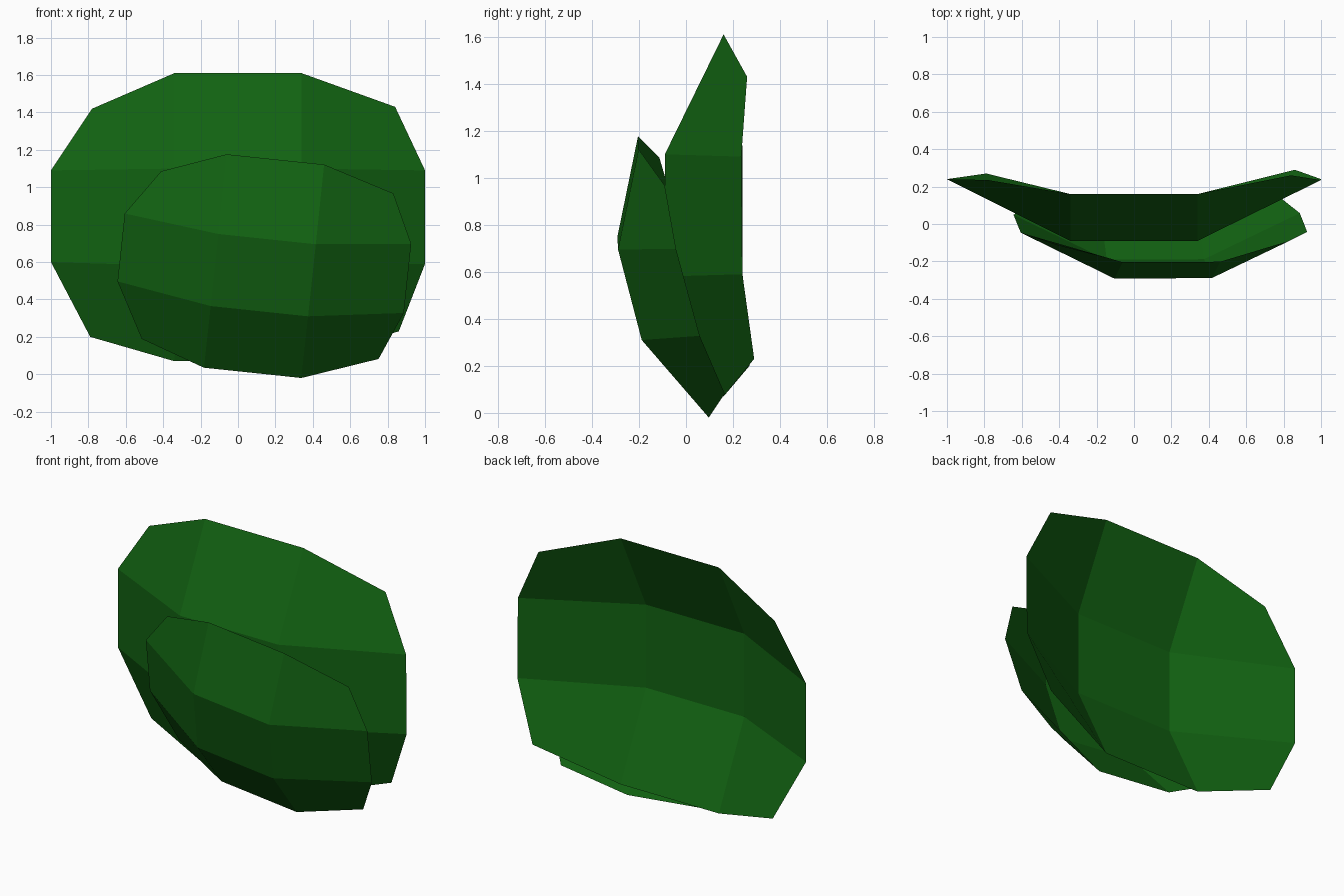
import bpy
from mathutils import Vector

default_cube = bpy.data.objects.get("Cube")
if default_cube:
    bpy.data.objects.remove(default_cube, do_unlink=True)

# Single leaf green
leaf_green = bpy.data.materials.new("leaf green")
leaf_green.use_nodes = True
colour = (0.006, 0.125, 0.006, 1.0)
leaf_green.diffuse_color = colour
leaf_green.node_tree.nodes["Principled BSDF"].inputs["Base Color"].default_value = colour

# Cupped leaf patch, rows from bottom to top: left rim, centre (half width, y, z), right rim
ROWS = [
    ((-0.79, 0.27, 0.20), (0.34, 0.16, 0.07), (0.86, 0.29, 0.23)),
    ((-1.0, 0.24, 0.60), (0.34, -0.09, 0.58), (1.0, 0.24, 0.59)),
    ((-1.0, 0.24, 1.09), (0.34, -0.09, 1.10), (1.0, 0.235, 1.09)),
    ((-0.78, 0.235, 1.42), (0.34, 0.16, 1.61), (0.84, 0.26, 1.43)),
]
PIVOT = Vector((0, -0.09, 0.84))


def leaf_mesh():
    verts = []
    for left, (half, y, z), right in ROWS:
        for point in (left, (-half, y, z), (half, y, z), right):
            verts.append(Vector(point) - PIVOT)
    width = len(verts) // len(ROWS)
    faces = []
    for row in range(len(ROWS) - 1):
        for column in range(width - 1):
            corner = row * width + column
            faces.append((corner, corner + 1, corner + width + 1, corner + width))
    mesh = bpy.data.meshes.new("cupped leaf")
    mesh.from_pydata(verts, [], faces)
    mesh.materials.append(leaf_green)
    mesh.update()
    return mesh


def place_leaf(name, mesh, location, rotation=(0, 0, 0), size=1.0):
    leaf = bpy.data.objects.new(name, mesh)
    leaf.location = location
    leaf.rotation_euler = rotation
    leaf.scale = (size, size, size)
    bpy.context.collection.objects.link(leaf)
    return leaf


# Large upright leaf behind, smaller tilted copy in front
shared = leaf_mesh()
place_leaf("back_leaf", shared, PIVOT)
place_leaf("front_leaf", shared, (0.135, -0.24, 0.53), (0.255, 0.105, 0.005), 0.77)
